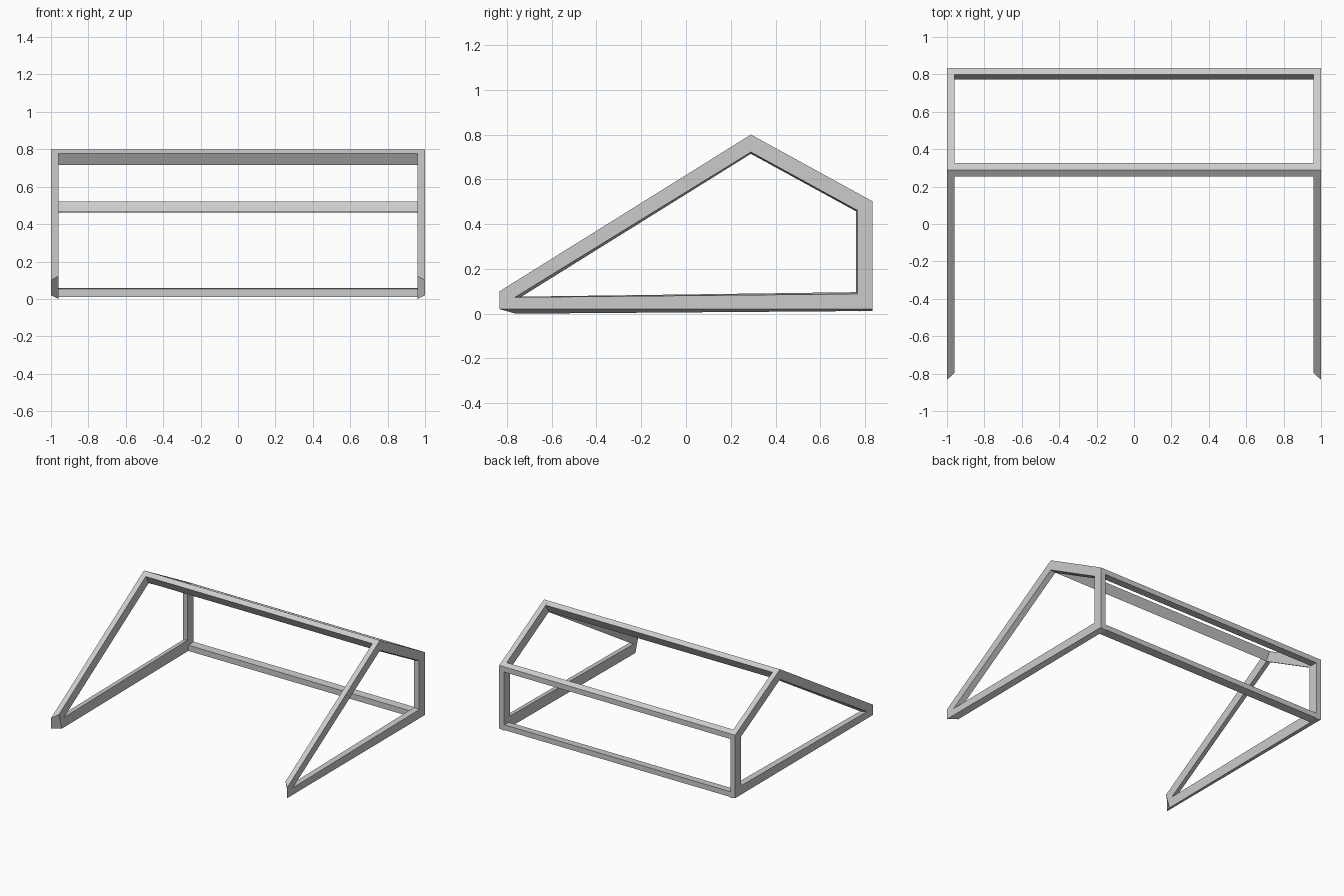
import bpy, bmesh

if "Cube" in bpy.data.objects:
    bpy.data.objects.remove(bpy.data.objects["Cube"])


def loft(name, rings, closed):
    """Skin a list of equal-length point rings; close into a loop or cap the ends."""
    bm = bmesh.new()
    vs = [[bm.verts.new(p) for p in ring] for ring in rings]
    n = len(vs[0])
    for i in range(len(vs) if closed else len(vs) - 1):
        a, b = vs[i], vs[(i + 1) % len(vs)]
        for j in range(n):
            k = (j + 1) % n
            bm.faces.new((a[j], a[k], b[k], b[j]))
    if not closed:
        bm.faces.new(vs[0])
        bm.faces.new(vs[-1])
    bmesh.ops.recalc_face_normals(bm, faces=bm.faces)
    me = bpy.data.meshes.new(name)
    bm.to_mesh(me)
    bm.free()
    ob = bpy.data.objects.new(name, me)
    bpy.context.collection.objects.link(ob)
    return ob


def at_x(x, profile):
    return [(x, y, z) for y, z in profile]


# Side frame: outer outline and window on the outside, then on the inside
outer = [(-.833, .02), (-.833, .10), (.29, .80), (.833, .502), (.833, .02)]
window = [(-.765, .073), (-.760, .076), (.29, .722), (.765, .462), (.765, .088)]
inner_window = [(-.735, .076), (-.730, .079), (.29, .714), (.76, .457), (.76, .096)]
inner_outer = [(-.76, 0), (-.797, .122), (.29, .80), (.833, .502), (.833, .012)]
side = loft("side_frames", [at_x(1, outer), at_x(1, window),
                            at_x(.96, inner_window), at_x(.96, inner_outer)], True)
m = side.modifiers.new("mirror", 'MIRROR')
m.use_axis[0] = True

# Cross bars joining the two side frames
bars = {
    "ridge_bar": [(.29, .80), (.255, .778), (.29, .716), (.326, .78)],
    "rear_top_bar": [(.833, .502), (.798, .521), (.772, .465), (.833, .462)],
    "rear_bottom_bar": [(.833, .018), (.833, .058), (.772, .054), (.772, .01)],
}
for name, profile in bars.items():
    loft(name, [at_x(-.96, profile), at_x(.96, profile)], False)
